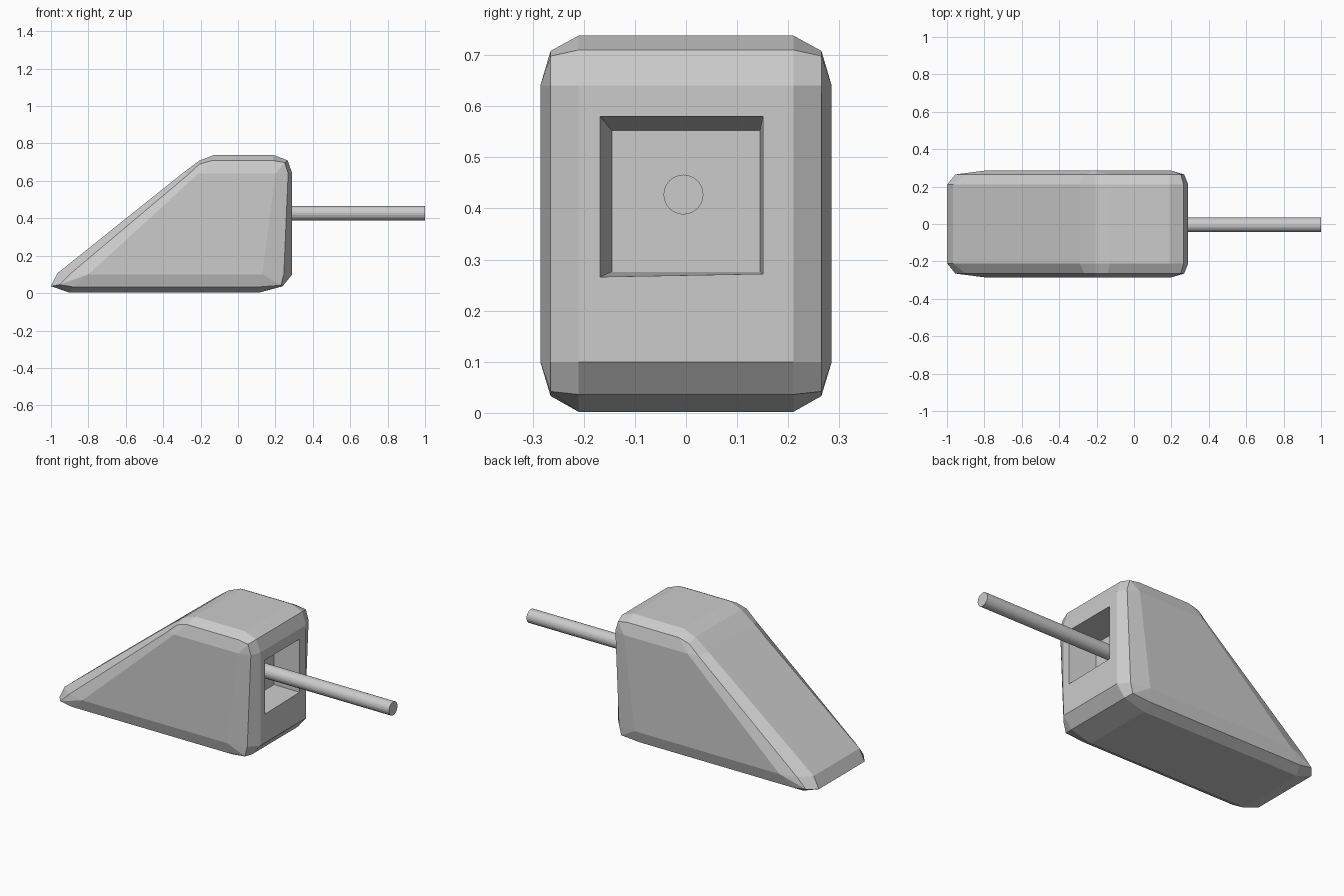
import bpy, bmesh
from math import pi

if "Cube" in bpy.data.objects:
    bpy.data.objects.remove(bpy.data.objects["Cube"])


def make_object(name, bm):
    bmesh.ops.remove_doubles(bm, verts=bm.verts, dist=0.0005)
    bmesh.ops.recalc_face_normals(bm, faces=bm.faces)
    mesh = bpy.data.meshes.new(name)
    bm.to_mesh(mesh)
    bm.free()
    obj = bpy.data.objects.new(name, mesh)
    bpy.context.collection.objects.link(obj)
    return obj


# Side profiles (x, z): full outline, rounded-edge outline, flat side panel
outer = [(-.90, .002), (-1, .037), (-.967, .105), (-.29, .646), (-.207, .708), (-.13, .738),
         (.19, .738), (.265, .71), (.29, .64), (.29, .10), (.238, .036), (.11, .002)]
middle = [(-.88, .033), (-.955, .045), (-.90, .10), (-.265, .635), (-.205, .69), (-.14, .708),
          (.19, .708), (.25, .698), (.268, .64), (.245, .10), (.23, .042), (.11, .033)]
corners = [(-.80, .10), (-.21, .64), (.20, .64), (.13, .10)]
side = [c for c in corners for _ in range(3)]

# Wedge body: profiles lofted across the width
bm = bmesh.new()
layers = [(-.285, side), (-.265, middle), (-.21, outer), (.21, outer), (.265, middle), (.285, side)]
rings = [[bm.verts.new((x, y, z)) for x, z in prof] for y, prof in layers]
n = len(outer)
for k, (a, b) in enumerate(zip(rings, rings[1:])):
    for i in range(n):
        j = (i + 1) % n
        if k == 2 and i == 8:
            continue  # end face is left open for the socket
        bm.faces.new((a[i], a[j], b[j], b[i]))
for ring in (rings[0], rings[-1]):
    bm.faces.new([ring[i] for i in (0, 3, 6, 9)])

# Square socket recessed into the end face
rim = [rings[2][9], rings[3][9], rings[3][8], rings[2][8]]
mouth = [bm.verts.new((.29, y, z)) for y, z in
         ((-.168, .266), (.151, .272), (.151, .58), (-.168, .58))]
floor = [bm.verts.new((.13, y, z)) for y, z in
         ((-.145, .276), (.145, .276), (.145, .552), (-.145, .552))]
for a, b in ((rim, mouth), (mouth, floor)):
    for i in range(4):
        j = (i + 1) % 4
        bm.faces.new((a[i], a[j], b[j], b[i]))
bm.faces.new(floor)
# Weld repeated corner points of the side panels
make_object("wedge_body", bm)

# Rod standing out of the socket
start, end = .13, 1.0
bpy.ops.mesh.primitive_cylinder_add(vertices=24, radius=.039, depth=end - start,
                                    location=((start + end) / 2, -.005, .427),
                                    rotation=(0, pi / 2, 0))
bpy.context.object.name = "handle_rod"
